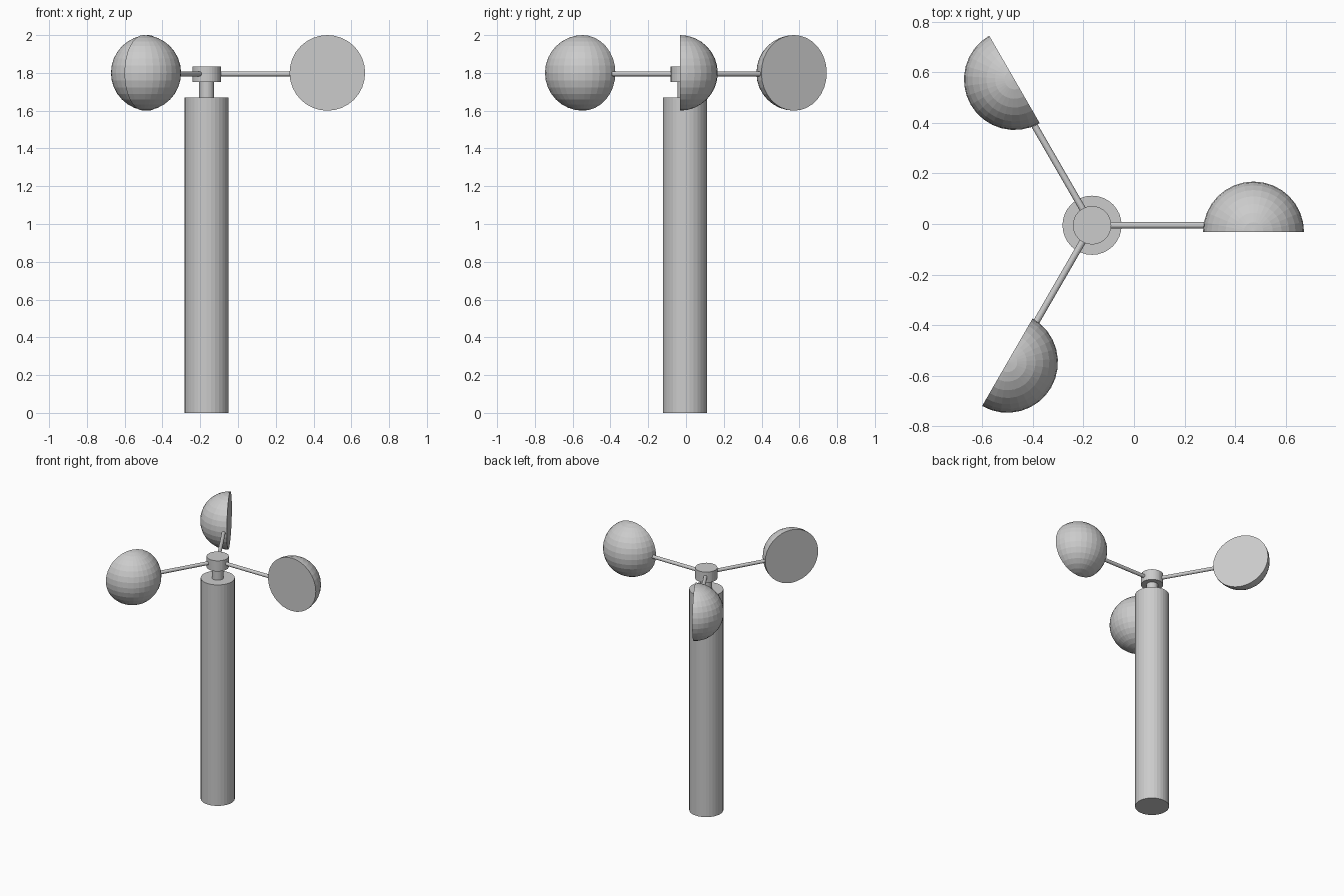
import bpy, bmesh
from math import radians, cos, sin
from mathutils import Vector, Matrix

if "Cube" in bpy.data.objects:
    bpy.data.objects.remove(bpy.data.objects["Cube"])

HUB = Vector((-0.166, -0.005, 0))


def rod(name, a, b, radius, sides):
    """Capped cylinder running from point a to point b."""
    a, b = Vector(a), Vector(b)
    d = b - a
    bpy.ops.mesh.primitive_cylinder_add(vertices=sides, radius=radius, depth=d.length)
    ob = bpy.context.object
    ob.name = name
    ob.matrix_world = Matrix.Translation((a + b) / 2) @ d.to_track_quat('Z', 'Y').to_matrix().to_4x4()
    return ob


def cup(name, centre, angle, outer=0.2, inner=0.168):
    """Thick half sphere with a flat rim, open towards local -y."""
    bm = bmesh.new()
    for r in (outer, inner):
        ret = bmesh.ops.create_uvsphere(bm, u_segments=32, v_segments=16, radius=r)
        bmesh.ops.delete(bm, geom=[v for v in ret['verts'] if v.co.y < -1e-4], context='VERTS')
    # flat rim joining the outer and inner shells
    bmesh.ops.bridge_loops(bm, edges=[e for e in bm.edges if e.is_boundary])
    bmesh.ops.recalc_face_normals(bm, faces=bm.faces)
    me = bpy.data.meshes.new(name)
    bm.to_mesh(me)
    bm.free()
    ob = bpy.data.objects.new(name, me)
    ob.location = centre
    ob.rotation_euler.z = angle
    bpy.context.collection.objects.link(ob)


# central column
def up(z):
    return HUB + Vector((0, 0, z))


rod("pole", up(0), up(1.67), 0.117, 32)
rod("neck", up(1.66), up(1.76), 0.04, 32)
rod("hub", up(1.753), up(1.833), 0.076, 32)

# three arms, each carrying a wind cup
cups = [(0.473, -0.032), (-0.473, 0.572), (-0.501, -0.547)]
for i, (x, y) in enumerate(cups):
    ang = radians(120 * i)
    direction = Vector((cos(ang), sin(ang), 0))
    rod(f"arm_{i + 1}", up(1.795) + direction * 0.05, up(1.795) + direction * 0.455, 0.013, 16)
    cup(f"wind_cup_{i + 1}", (x, y, 1.8), ang)
